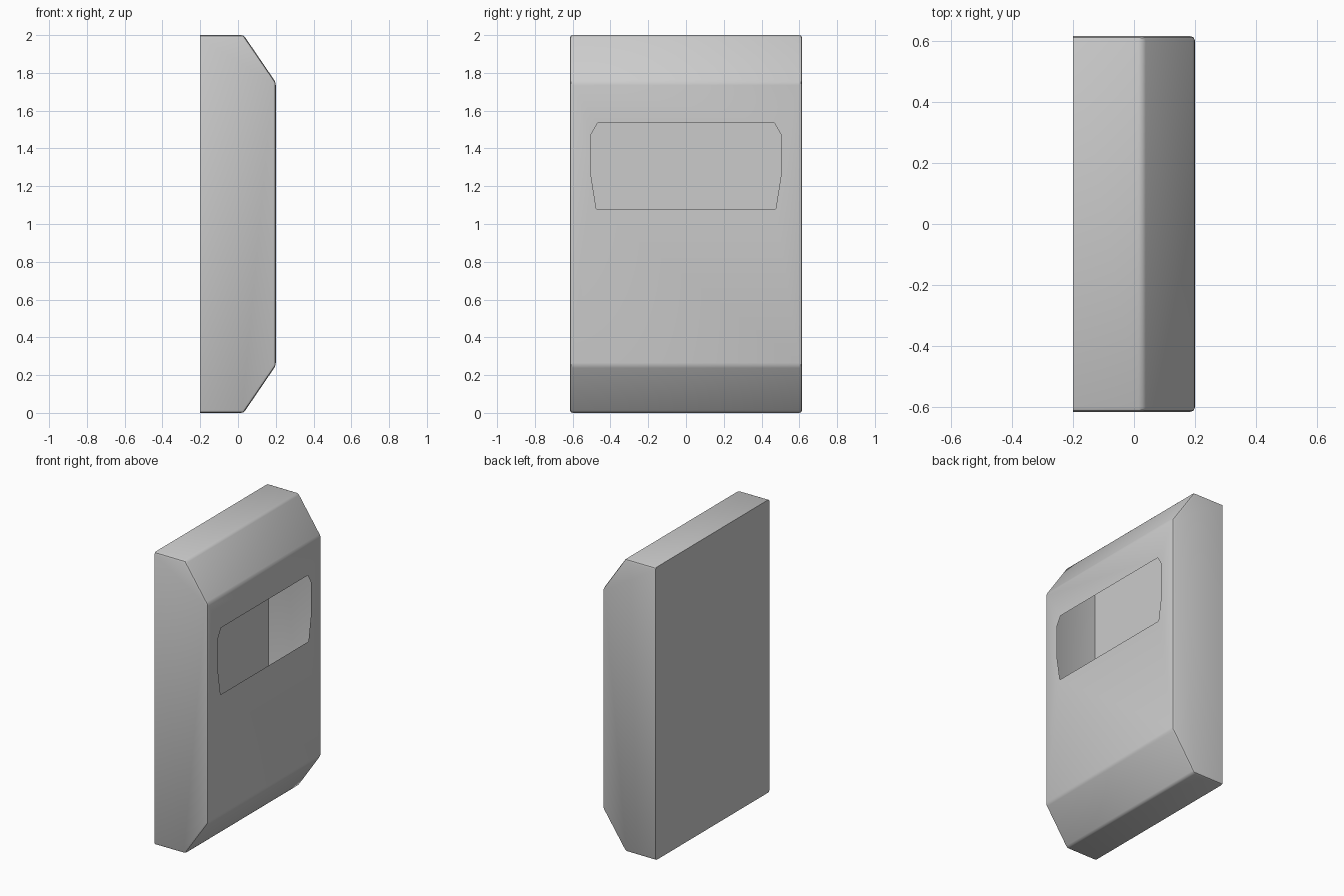
import bpy, bmesh

if "Cube" in bpy.data.objects:
    bpy.data.objects.remove(bpy.data.objects["Cube"])

HALF_W = 0.615
# side profile (x, z) of the chamfered slab
PROFILE = [(-0.2, 0), (0.03, 0), (0.2, 0.25), (0.2, 1.75), (0.03, 2), (-0.2, 2)]
# right half of the window outline (y, z)
WINDOW = [(0.475, 1.08), (0.502, 1.25), (0.502, 1.475), (0.468, 1.535)]

bm = bmesh.new()

# hollow body: extrude the profile across the width
base = bm.faces.new([bm.verts.new((x, -HALF_W, z)) for x, z in PROFILE])
ext = bmesh.ops.extrude_face_region(bm, geom=[base], use_keep_orig=True)
for v in ext["geom"]:
    if isinstance(v, bmesh.types.BMVert):
        v.co.y = HALF_W
bmesh.ops.recalc_face_normals(bm, faces=bm.faces)

# softened edges, leaving the back rim crisp
soft = [e for e in bm.edges if max(v.co.x for v in e.verts) > -0.19]
bmesh.ops.bevel(bm, geom=soft, offset=0.015, segments=2, profile=0.5,
                affect='EDGES', clamp_overlap=True)

# open window: refill the front face around the outline
bm.normal_update()
front = max((f for f in bm.faces if f.normal.x > 0.99), key=lambda f: f.calc_area())
rim = list(front.edges)
bmesh.ops.delete(bm, geom=[front], context='FACES_ONLY')
outline = WINDOW + [(-y, z) for y, z in reversed(WINDOW)]
loop = [bm.verts.new((0.2, y, z)) for y, z in outline]
rim += [bm.edges.new((loop[i - 1], loop[i])) for i in range(len(loop))]
bmesh.ops.triangle_fill(bm, edges=rim, use_beauty=True, normal=(1, 0, 0))
bmesh.ops.recalc_face_normals(bm, faces=bm.faces)

mesh = bpy.data.meshes.new("body_shell")
bm.to_mesh(mesh)
bm.free()
body = bpy.data.objects.new("body_shell", mesh)
bpy.context.collection.objects.link(body)
bpy.context.view_layer.objects.active = body
body.select_set(True)
bpy.ops.object.shade_smooth_by_angle(angle=0.6)
